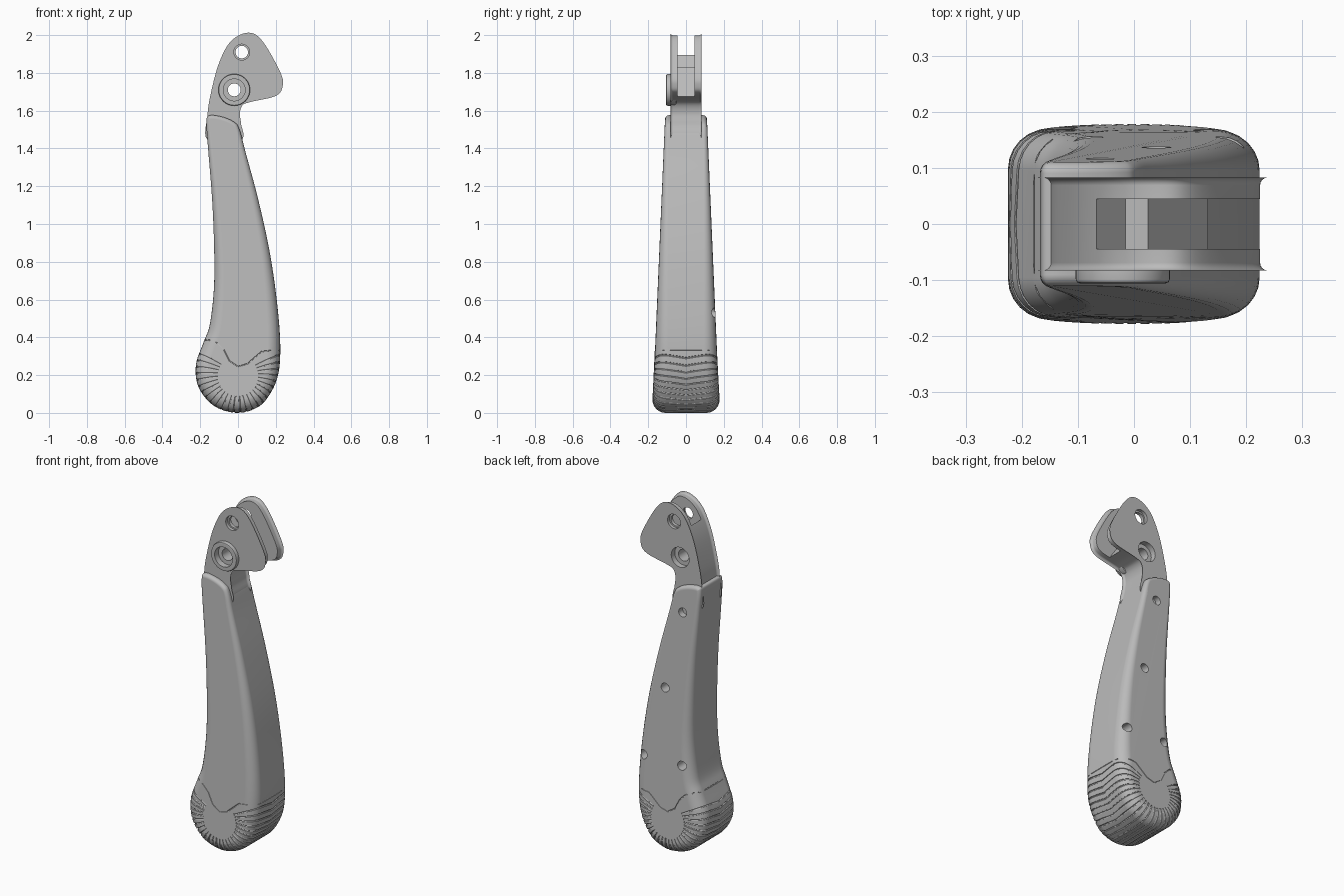
import bpy, bmesh, math
from mathutils import Vector, Matrix
from mathutils.bvhtree import BVHTree

if "Cube" in bpy.data.objects:
    bpy.data.objects.remove(bpy.data.objects["Cube"])

grey = bpy.data.materials.new("plain_grey")
grey.use_nodes = True
grey.diffuse_color = (0.5, 0.5, 0.5, 1)
grey.node_tree.nodes["Principled BSDF"].inputs["Base Color"].default_value = (0.5, 0.5, 0.5, 1)


def smooth_loop(points, steps=6):
    """Closed Catmull-Rom curve through 2D points."""
    pts = [Vector(p) for p in points]
    n = len(pts)
    out = []
    for i in range(n):
        a, b, c, d = (pts[(i + k) % n] for k in (-1, 0, 1, 2))
        for s in range(steps):
            t = s / steps
            out.append(0.5 * (2 * b + (c - a) * t + (2 * a - 5 * b + 4 * c - d) * t ** 2
                              + (3 * b - a - 3 * c + d) * t ** 3))
    return out


def add_object(name, bm):
    bmesh.ops.recalc_face_normals(bm, faces=bm.faces)
    mesh = bpy.data.meshes.new(name)
    bm.to_mesh(mesh)
    bm.free()
    mesh.materials.append(grey)
    obj = bpy.data.objects.new(name, mesh)
    bpy.context.collection.objects.link(obj)
    return obj


def rounded_slab(name, outline, half_width, radius, steps=6):
    """Side outline (x, z) given thickness along y, with rounded rims."""
    n = len(outline)
    bm = bmesh.new()
    normals = []
    for i in range(n):
        t = (outline[(i + 1) % n] - outline[i - 1]).normalized()
        normals.append(Vector((t.y, -t.x)))
    rings = []
    for side in (-1, 1):
        order = range(steps + 1)
        for k in (reversed(order) if side < 0 else order):
            phi = math.pi / 2 * k / steps
            ring = []
            for p, nrm in zip(outline, normals):
                r = radius(p.y)
                q = p - nrm * r * (1 - math.cos(phi))
                ring.append(bm.verts.new((q.x, side * (half_width(p.y) - r * (1 - math.sin(phi))), q.y)))
            rings.append(ring)
    for a, b in zip(rings, rings[1:]):
        for i in range(n):
            j = (i + 1) % n
            bm.faces.new((a[i], a[j], b[j], b[i]))
    bm.faces.new(rings[0])
    bm.faces.new(rings[-1])
    return add_object(name, bm)


def pin(name, x, z, r, y0, y1, sides=40):
    """Cylinder along y."""
    bm = bmesh.new()
    place = Matrix.Translation((x, (y0 + y1) / 2, z)) @ Matrix.Rotation(math.pi / 2, 4, 'X')
    bmesh.ops.create_cone(bm, cap_ends=True, segments=sides, radius1=r, radius2=r,
                          depth=y1 - y0, matrix=place)
    return add_object(name, bm)


def prism(name, points, half):
    bm = bmesh.new()
    face = bm.faces.new([bm.verts.new((x, -half, z)) for x, z in points])
    ext = bmesh.ops.extrude_face_region(bm, geom=[face])
    moved = [v for v in ext["geom"] if isinstance(v, bmesh.types.BMVert)]
    bmesh.ops.translate(bm, verts=moved, vec=(0, 2 * half, 0))
    return add_object(name, bm)


def activate(obj):
    bpy.ops.object.select_all(action='DESELECT')
    obj.select_set(True)
    bpy.context.view_layer.objects.active = obj


def combine(target, tool, operation='DIFFERENCE'):
    activate(target)
    mod = target.modifiers.new("combine", 'BOOLEAN')
    mod.operation, mod.solver, mod.object = operation, 'EXACT', tool
    bpy.ops.object.modifier_apply(modifier=mod.name)
    bpy.data.objects.remove(tool)


def tubes(name, paths, radius, cyclic):
    """Thin tubes along paths, as a mesh for engraving."""
    curve = bpy.data.curves.new(name, 'CURVE')
    curve.dimensions = '3D'
    curve.bevel_depth, curve.bevel_resolution, curve.use_fill_caps = radius, 1, True
    for path in paths:
        spline = curve.splines.new('POLY')
        spline.points.add(len(path) - 1)
        for point, co in zip(spline.points, path):
            point.co = (*co, 1)
        spline.use_cyclic_u = cyclic
    obj = bpy.data.objects.new(name, curve)
    bpy.context.collection.objects.link(obj)
    activate(obj)
    bpy.ops.object.convert(target='MESH')
    return bpy.context.view_layer.objects.active


# Handle sleeve: tapered grip with a bulbous end
handle_outline = smooth_loop([
    (-.167, 1.545), (-.16, 1.42), (-.137, 1.13), (-.126, .86), (-.128, .65), (-.15, .465),
    (-.182, .375), (-.222, .26), (-.214, .15), (-.16, .065), (-.09, .018), (0, 0), (.08, .018),
    (.145, .065), (.205, .175), (.224, .32), (.211, .545), (.17, .84), (.107, 1.13),
    (.04, 1.38), (.008, 1.5), (-.02, 1.54), (-.085, 1.568), (-.15, 1.575)])
handle = rounded_slab("handle", handle_outline, lambda z: .178 - .043 * z,
                      lambda z: .02 + .05 * max(0, min(1, (1.5 - z) / 1.2)))
bm = bmesh.new()
bm.from_mesh(handle.data)
surface = BVHTree.FromBMesh(bm)
bm.free()


def hit(origin, direction):
    return surface.ray_cast(Vector(origin), Vector(direction))[0]


# Chevron grip grooves wrapping around the end
grooves = []
for i in range(26):
    base = math.radians(22 - 227 * i / 25)
    path = []
    for k in range(-10, 11):
        psi = math.radians(5.8 * k)
        a = base + .17 * abs(math.sin(psi)) * math.cos(base)
        path.append(hit((0, 0, .2), (math.cos(psi) * math.cos(a), math.sin(psi),
                                     math.cos(psi) * math.sin(a))))
    grooves.append(path)

# Seam line of the end cap, running all round
wave = [(-.15, .385), (-.11, .37), (-.075, .335), (-.045, .275), (0, .245), (.05, .26),
        (.09, .295), (.125, .325), (.17, .33)]
seam = [hit((x, 0, z), (0, -1, 0)) for x, z in wave]
seam += [hit((.05, y, .33), (1, 0, 0)) for y in (-.12, -.06, 0, .06, .12)]
seam += [hit((x, 0, z), (0, 1, 0)) for x, z in reversed(wave)]
seam += [hit((-.05, y, .385), (-1, 0, 0)) for y in (.12, .06, 0, -.06, -.12)]
combine(handle, tubes("seam_cutter", [seam], .003, True))
combine(handle, tubes("groove_cutter", grooves, .005, False))

# Screw holes on the back
for x, z in ((-.06, 1.41), (.04, .95), (-.08, .53), (.17, .53)):
    combine(handle, pin("screw_cutter", x, z, .026, .08, .3, 24))

# Forked metal head with its neck reaching into the sleeve
head_outline = smooth_loop([
    (-.148, 1.45), (-.148, 1.57), (-.132, 1.68), (-.09, 1.84), (-.03, 1.955), (.055, 1.999),
    (.122, 1.955), (.21, 1.8), (.223, 1.735), (.192, 1.69), (.065, 1.66), (.015, 1.64),
    (-.004, 1.59), (.002, 1.53), (.005, 1.45)])
head = rounded_slab("head", head_outline, lambda z: .083, lambda z: .014, 4)

# Round boss on the front
boss = pin("boss", -.02, 1.71, .084, -.106, -.05, 48)
activate(boss)
bevel = boss.modifiers.new("bevel", 'BEVEL')
bevel.width, bevel.segments = .008, 2
bpy.ops.object.modifier_apply(modifier=bevel.name)
combine(head, boss, 'UNION')

# Slot between the two cheeks, with a stepped floor
combine(head, prism("slot_cutter", [
    (-.2, 1.9), (-.07, 1.9), (-.015, 1.83), (.025, 1.83), (.135, 1.67), (.135, 1.6),
    (.4, 1.6), (.4, 2.1), (-.2, 2.1)], .045))

# Pivot holes with counterbores on both sides
for x, z, r, bore, front, back in ((.02, 1.91, .033, .042, -.065, .065),
                                   (-.02, 1.71, .034, .058, -.07, .05)):
    combine(head, pin("bore_cutter", x, z, bore, -.2, front))
    combine(head, pin("bore_cutter", x, z, bore, back, .2))
    combine(head, pin("hole_cutter", x, z, r, -.2, .2))

# Smooth shading with crisp edges
for part in (handle, head):
    activate(part)
    bpy.ops.object.shade_smooth_by_angle(angle=math.radians(30))
    part.modifiers.new("even_normals", 'WEIGHTED_NORMAL').keep_sharp = True
